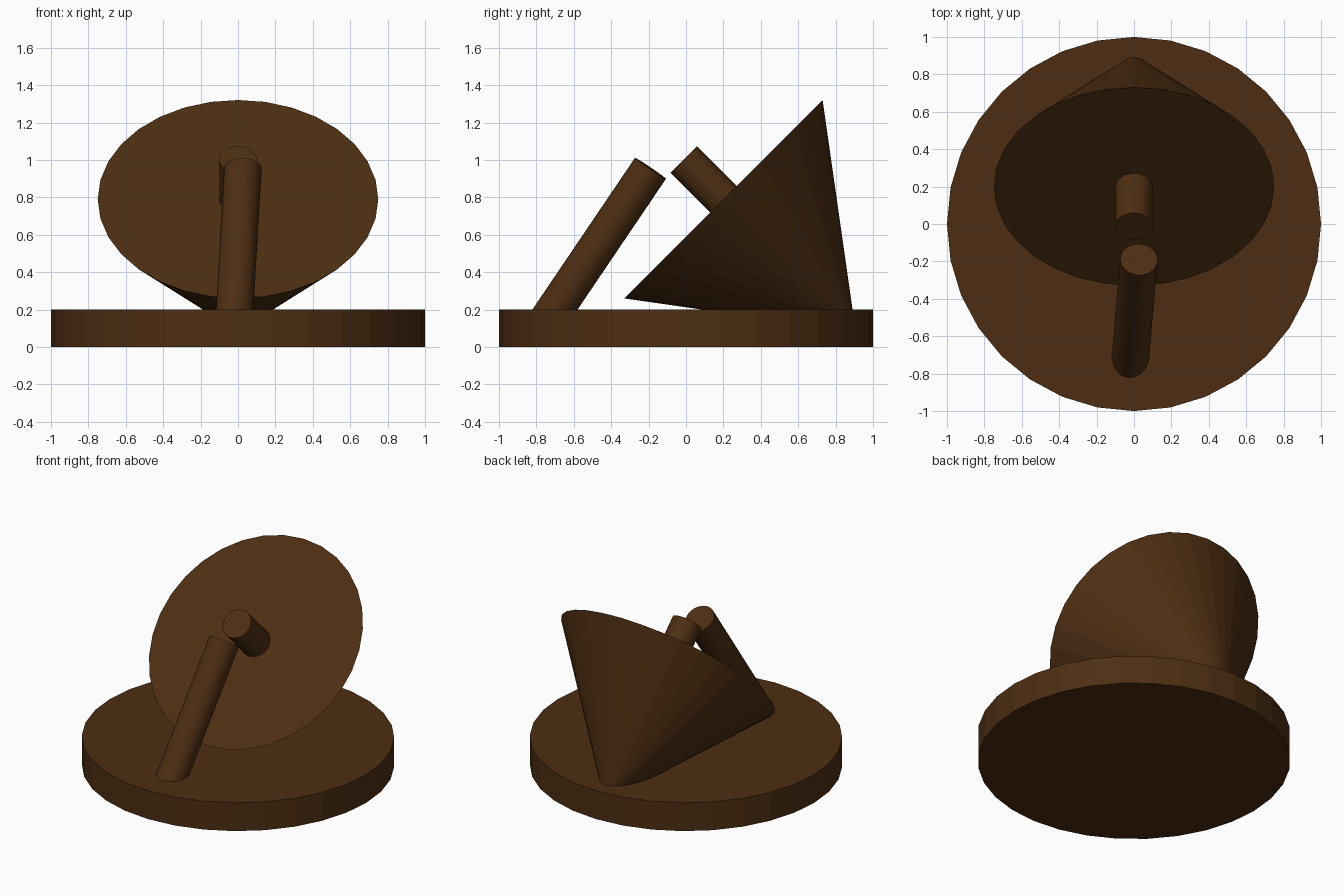
import bpy
from mathutils import Vector

if "Cube" in bpy.data.objects:
    bpy.data.objects.remove(bpy.data.objects["Cube"])

brown = bpy.data.materials.new("brown")
brown.diffuse_color = (0.075, 0.027, 0.006, 1)
brown.use_nodes = True
brown.node_tree.nodes["Principled BSDF"].inputs["Base Color"].default_value = brown.diffuse_color


def tapered(name, start, end, r_start, r_end):
    """32-sided cylinder or cone running from start to end."""
    a, b = Vector(start), Vector(end)
    axis = b - a
    bpy.ops.mesh.primitive_cone_add(
        vertices=32, radius1=r_start, radius2=r_end, depth=axis.length,
        location=(a + b) / 2,
        rotation=Vector((0, 0, 1)).rotation_difference(axis).to_euler())
    ob = bpy.context.object
    ob.name = name
    ob.data.materials.append(brown)
    return ob


# Round base plate
tapered("base", (0, 0, 0), (0, 0, 0.2), 1, 1)

# Conical dish tilted 45 degrees, its tip sunk into the base
centre = Vector((0, 0.2, 0.79))
normal = Vector((0, -1, 1)).normalized()
tapered("dish", centre - normal, centre, 0, 0.75)

# Stub rod in the middle of the dish face
tapered("centre_rod", centre - normal * 0.2, centre + normal * 0.3, 0.1, 0.1)

# Leaning rod standing on the front of the base
tapered("leaning_rod", (-0.022, -0.75, 0.127), (0.026, -0.19, 0.955), 0.1, 0.1)
